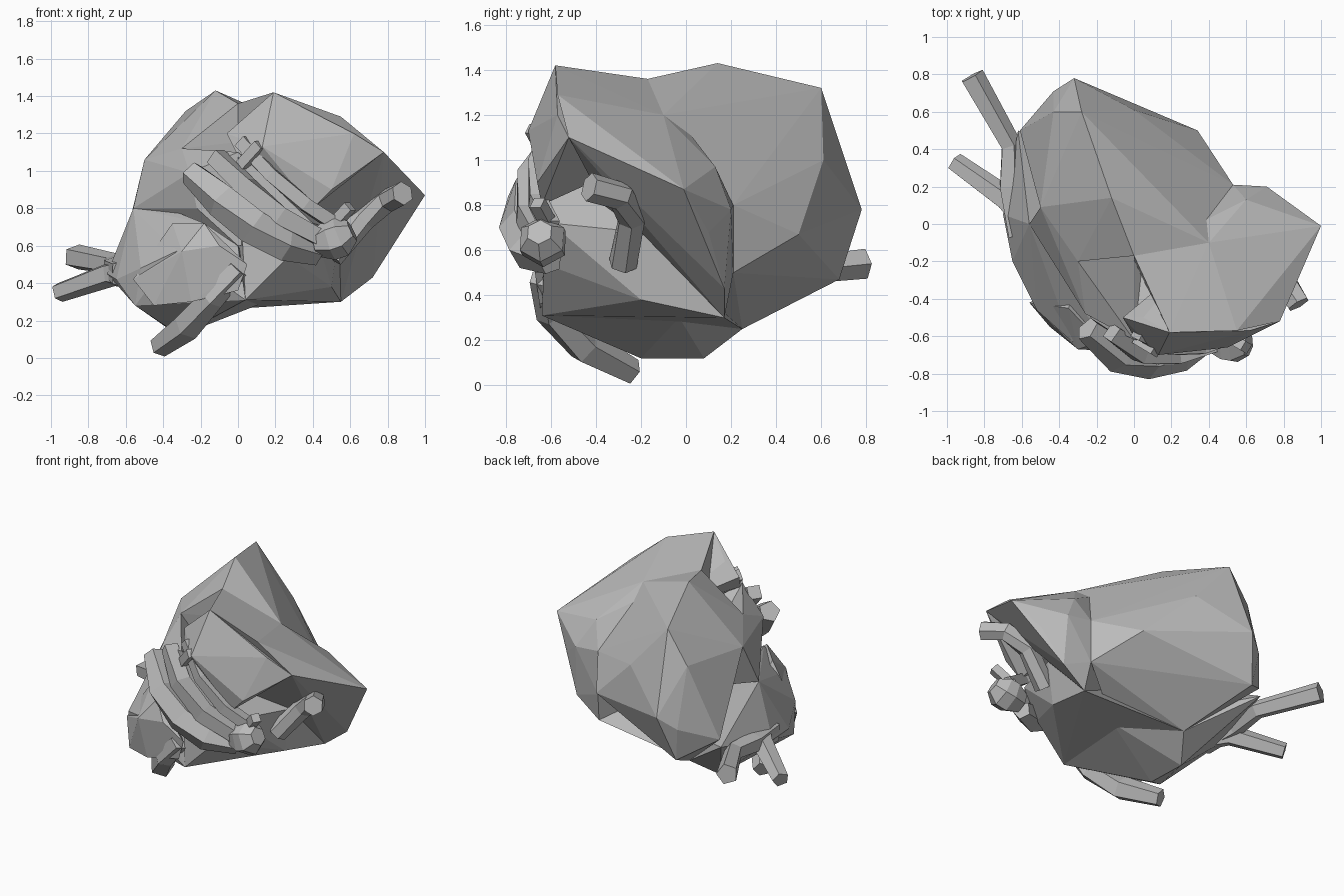
import bpy
import bmesh
from math import pi, cos, sin
from mathutils import Vector

default_cube = bpy.data.objects.get("Cube")
if default_cube:
    bpy.data.objects.remove(default_cube, do_unlink=True)

# One plain grey for the whole model
grey = bpy.data.materials.new("plain grey")
grey.use_nodes = True
grey_value = (0.5, 0.5, 0.5, 1)
grey.diffuse_color = grey_value
grey.node_tree.nodes["Principled BSDF"].inputs["Base Color"].default_value = grey_value


def finish_part(name, mesh_builder):
    """Turn a bmesh into a flat shaded object with the grey material."""
    bmesh.ops.recalc_face_normals(mesh_builder, faces=mesh_builder.faces)
    mesh = bpy.data.meshes.new(name)
    mesh_builder.to_mesh(mesh)
    mesh_builder.free()
    mesh.materials.append(grey)
    part = bpy.data.objects.new(name, mesh)
    bpy.context.collection.objects.link(part)
    return part


def faceted_block(name, corners):
    """Wrap a faceted low-poly solid around a few corner points."""
    builder = bmesh.new()
    for corner in corners:
        builder.verts.new(corner)
    result = bmesh.ops.convex_hull(builder, input=builder.verts)
    unused = [item for item in result["geom_interior"] if isinstance(item, bmesh.types.BMVert)]
    bmesh.ops.delete(builder, geom=unused, context="VERTS")
    return finish_part(name, builder)


def faceted_limb(name, path, radii, sides=6):
    """Sweep a polygon along a bent path, with one radius per path point."""
    builder = bmesh.new()
    points = [Vector(point) for point in path]
    rings = []
    last = len(points) - 1
    for index, (point, radius) in enumerate(zip(points, radii)):
        before = points[max(index - 1, 0)]
        after = points[min(index + 1, last)]
        turn = (after - before).to_track_quat("Z", "Y")
        ring = []
        for step in range(sides):
            angle = (step + 0.5) * 2 * pi / sides
            offset = turn @ Vector((cos(angle), sin(angle), 0))
            ring.append(builder.verts.new(point + offset * radius))
        rings.append(ring)
    for lower, upper in zip(rings, rings[1:]):
        for step in range(sides):
            following = (step + 1) % sides
            builder.faces.new((lower[step], lower[following], upper[following], upper[step]))
    builder.faces.new(rings[0])
    builder.faces.new(rings[-1])
    return finish_part(name, builder)


# Corners shared by neighbouring blocks
crown = (-.12, .14, 1.43)
valley = (0, -.17, 1.36)
brim_peak = (.19, -.58, 1.42)
brim_corner = (.78, -.52, 1.1)
wing_tip = (1, -.01, .87)
top_dip = (.4, -.1, 1.2)
side_fold = (.53, .21, .8)
side_hem = (.53, .21, .5)
chin_back = (.55, .17, .3)
left_edge = (-.5, .09, 1.06)
left_hem = (-.3, -.2, 1.12)
flank = (-.56, 0, .8)
under_back = (-.2, .25, .25)
under_middle = (.15, -.03, .3)
under_front = (.04, -.64, .31)
face_top = (0, -.62, 1.1)

# Hood: rear mass, then the side wing that ends in the brim
faceted_block("hood_back", [
    crown, valley, top_dip, side_fold, side_hem, left_edge, left_hem,
    under_back, under_middle,
    (-.28, .6, 1.32), (0, .61, 1), (-.43, .6, 1.1),
    (-.32, .78, .78), (.34, .5, .67), (-.43, .71, .7),
    (-.61, .5, .6), (-.4, .68, .47),
])
faceted_block("hood_wing", [
    brim_peak, brim_corner, wing_tip, valley, top_dip, side_fold, side_hem, chin_back,
    (.55, -.57, 1.29), (.71, .2, .78), (.6, .13, .97),
    (.84, .1, .68), (.72, .17, .43), (0, -.2, .5),
])
faceted_block("brow_panel", [
    brim_peak, (.13, -.7, 1.13), (.5, -.66, .9), (.4, -.64, .8),
    (0, -.6, 1.08), (.62, -.57, 1.2), (.3, -.2, 1), brim_corner,
    (-.06, -.5, 1.2), (.05, -.5, 1.28),
])

# Head below the hood: upper face, outer jaw with a waist between, inner jaw
faceted_block("upper_face", [
    left_edge, left_hem, flank, face_top,
    (-.26, -.48, .99), (-.22, -.5, .8), (0, -.61, .6), (.3, -.6, .6), (0, 0, .6),
])
faceted_block("outer_jaw", [
    flank, under_back, under_middle, under_front,
    (-.31, -.2, .12), (-.32, .08, .12), (-.55, -.4, .28),
    (-.52, -.46, .48), (-.65, -.2, .42), (-.7, .05, .45),
    (-.62, .5, .55), (-.33, -.3, .78), (-.18, -.6, .72),
    (-.33, -.63, .57), (0, -.6, .6),
])
faceted_block("inner_jaw", [
    chin_back, under_back, under_middle, under_front, face_top,
    (.4, -.6, .72), (.27, -.63, .54), (.5, -.2, .38), (.54, -.2, .68),
])

# Cheek bulge beside the lips
faceted_block("cheek", [
    (-.35, -.45, .72), (-.18, -.63, .72),
    (-.3, -.67, .57), (-.1, -.68, .6), (.05, -.67, .5),
    (0, -.65, .36), (-.25, -.64, .3), (-.45, -.55, .28),
    (-.56, -.42, .42), (-.3, -.3, .5),
])

# Ridges that cross the face in diagonal bands
faceted_limb("front_ridge", [
    (-.25, -.56, .99), (-.08, -.7, .84), (.08, -.73, .7), (.25, -.7, .6), (.42, -.6, .55),
], [.07, .1, .1, .09, .06], 5)
faceted_limb("middle_ridge", [
    (-.12, -.58, 1.08), (.04, -.69, .92), (.22, -.7, .76), (.44, -.64, .64),
], [.06, .07, .07, .06], 4)
faceted_limb("upper_ridge", [
    (.02, -.58, 1.16), (.18, -.66, .98), (.36, -.66, .82), (.54, -.6, .7),
], [.05, .05, .05, .05], 4)

# Short pegs at both ends of the bands
for name, base in (("upper_peg", (.02, -.62, 1.03)), ("lower_peg", (.5, -.6, .7))):
    start = Vector(base)
    faceted_limb(name, [start, start + Vector((.1, -.06, .11))], [.04, .04], 4)

# Rounded knob at the corner of the bands
faceted_limb("knob", [
    (.41, -.62, .61), (.49, -.63, .63), (.55, -.64, .65), (.61, -.65, .68),
], [.07, .11, .11, .06], 6)

# Bent side horn and the curved one under the cheek
faceted_limb("side_horn", [
    (.88, -.43, .88), (.8, -.29, .84), (.67, -.24, .74), (.5, -.28, .54),
], [.065, .065, .065, .065])
faceted_limb("lower_horn", [
    (0, -.64, .48), (-.14, -.6, .32), (-.27, -.45, .17), (-.42, -.24, .06),
], [.06, .07, .08, .06], 5)

# Two prongs sharing one root
faceted_limb("low_prong", [
    (-.5, -.05, .45), (-.68, .13, .45), (-.96, .33, .35),
], [.11, .07, .055], 5)
faceted_limb("high_prong", [
    (-.6, -.05, .45), (-.66, .2, .48), (-.66, .42, .5), (-.87, .79, .54),
], [.09, .07, .06, .07], 5)
